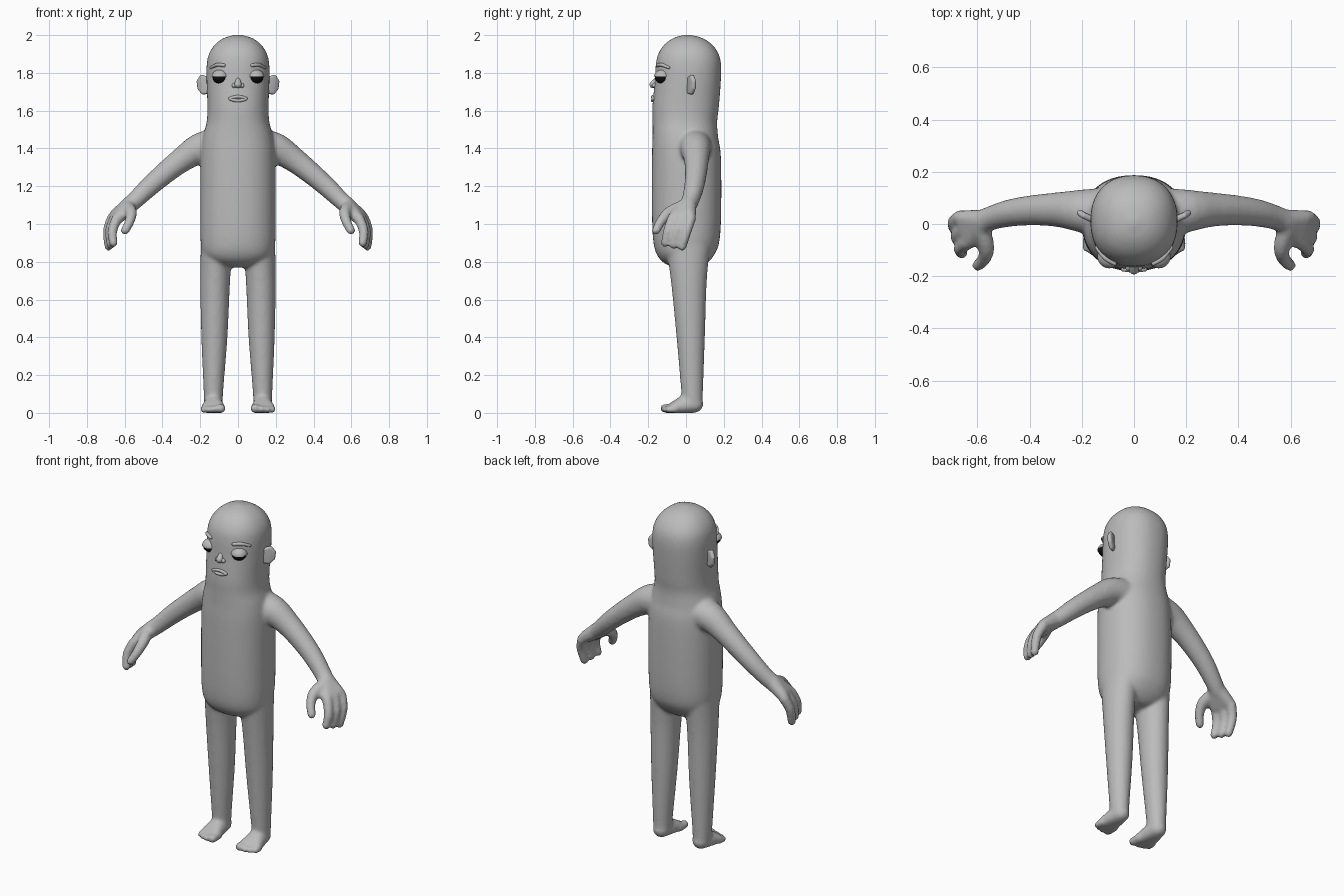
import bpy, bmesh, math
from mathutils import Vector

if "Cube" in bpy.data.objects:
    bpy.data.objects.remove(bpy.data.objects["Cube"], do_unlink=True)


def material(name, value):
    m = bpy.data.materials.new(name)
    m.use_nodes = True
    m.diffuse_color = (value, value, value, 1)
    m.node_tree.nodes["Principled BSDF"].inputs["Base Color"].default_value = (value, value, value, 1)
    return m


skin = material("grey skin", 0.5)
black = material("black eye", 0.005)

# Unit ball directions shared by every rounded hull
ball = bmesh.new()
bmesh.ops.create_icosphere(ball, subdivisions=3, radius=1)
BALL = [v.co.copy() for v in ball.verts]
ball.free()


def spline(rows, steps):
    """Catmull-Rom interpolation through rows of numbers."""
    out = []
    for i in range(len(rows) - 1):
        a, b, c, d = (rows[min(max(i + k, 0), len(rows) - 1)] for k in (-1, 0, 1, 2))
        for s in range(steps):
            t = s / steps
            out.append([0.5 * (2 * q + (r - p) * t + (2 * p - 5 * q + 4 * r - w) * t * t
                               + (3 * q - p - 3 * r + w) * t ** 3)
                        for p, q, r, w in zip(a, b, c, d)])
    return out + [list(rows[-1])]


def hull(bm, spheres, side=1):
    """Convex skin around spheres given as x, y, z, radius."""
    verts = [bm.verts.new(Vector((side * x, y, z)) + p * r) for x, y, z, r in spheres for p in BALL]
    bmesh.ops.convex_hull(bm, input=verts)
    loose = [v for v in verts if v.is_valid and not v.link_faces]
    bmesh.ops.delete(bm, geom=loose, context='VERTS')


def limb(bm, rows, side=1, steps=3):
    """Rounded tube following a curved path."""
    path = spline(rows, steps)
    for a, b in zip(path, path[1:]):
        hull(bm, [a, b], side)


def loft(bm, rows, side=1, power=2.0, steps=5, count=48):
    """Stack of rounded sections: z, centre x, half width, front y, back y."""
    rings = []
    for z, cx, rx, front, back in spline(rows, steps):
        ring = []
        for i in range(count):
            a = 2 * math.pi * i / count
            c, s = math.cos(a), math.sin(a)
            x = math.copysign(abs(c) ** (2 / power), c) * rx
            y = math.copysign(abs(s) ** (2 / power), s) * (back - front) / 2
            ring.append(bm.verts.new((side * (cx + x), (front + back) / 2 + y, z)))
        rings.append(ring)
    for lo, hi in zip(rings, rings[1:]):
        for i in range(count):
            j = (i + 1) % count
            bm.faces.new((lo[i], lo[j], hi[j], hi[i]))
    bm.faces.new(rings[0][::-1])
    bm.faces.new(rings[-1])


def finish(bm, name, mat, mirror=False):
    bmesh.ops.recalc_face_normals(bm, faces=bm.faces[:])
    for f in bm.faces:
        f.smooth = True
    mesh = bpy.data.meshes.new(name)
    bm.to_mesh(mesh)
    bm.free()
    mesh.materials.append(mat)
    ob = bpy.data.objects.new(name, mesh)
    bpy.context.collection.objects.link(ob)
    if mirror:
        ob.modifiers.new("Mirror", 'MIRROR')
    return ob


# Body: head and torso in one column, then limbs, fused by a remesh
body = bmesh.new()
loft(body, [
    (0.77, 0, 0.06, -0.06, 0.08), (0.79, 0, 0.13, -0.11, 0.11),
    (0.83, 0, 0.18, -0.15, 0.145), (0.90, 0, 0.197, -0.172, 0.175),
    (1.05, 0, 0.20, -0.18, 0.186), (1.35, 0, 0.198, -0.18, 0.185),
    (1.46, 0, 0.186, -0.177, 0.17), (1.54, 0, 0.166, -0.177, 0.165),
    (1.62, 0, 0.162, -0.178, 0.174), (1.75, 0, 0.166, -0.166, 0.184),
    (1.84, 0, 0.166, -0.160, 0.186), (1.90, 0, 0.154, -0.147, 0.173),
    (1.95, 0, 0.122, -0.115, 0.138), (1.985, 0, 0.074, -0.065, 0.085),
    (2.002, 0, 0.012, -0.005, 0.02)], power=2.25)

for side in (1, -1):
    # Leg
    loft(body, [
        (0.03, 0.13, 0.048, -0.02, 0.088), (0.12, 0.13, 0.052, -0.026, 0.09),
        (0.40, 0.125, 0.069, -0.05, 0.10), (0.70, 0.121, 0.079, -0.08, 0.11),
        (0.90, 0.112, 0.084, -0.11, 0.13)], side)
    # Foot and toes
    hull(body, [(0.13, 0.045, 0.047, 0.047), (0.13, 0.0, 0.05, 0.048),
                (0.10, -0.065, 0.03, 0.03), (0.168, -0.06, 0.027, 0.027)], side)
    for x, tip, r in ((0.09, -0.113, 0.024), (0.125, -0.114, 0.019),
                      (0.156, -0.105, 0.018), (0.183, -0.092, 0.017)):
        hull(body, [(x, -0.06, r, r), (x, tip, r, r)], side)
    # Arm
    limb(body, [
        (0.10, 0.04, 1.41, 0.10), (0.20, 0.05, 1.40, 0.082), (0.29, 0.055, 1.345, 0.067),
        (0.38, 0.053, 1.275, 0.059), (0.47, 0.043, 1.197, 0.053),
        (0.54, 0.025, 1.13, 0.047), (0.58, 0.01, 1.095, 0.045)], side)
    # Palm and thumb
    hull(body, [(0.57, 0.012, 1.105, 0.045), (0.65, 0.02, 1.045, 0.033),
                (0.625, -0.06, 1.04, 0.033)], side)
    limb(body, [(0.585, -0.02, 1.09, 0.036), (0.565, -0.09, 1.06, 0.031),
                (0.575, -0.135, 1.01, 0.026), (0.598, -0.158, 0.965, 0.023)], side)
    # Three curled fingers, spread by blending the first and last
    for k in (0, 0.5, 1):
        limb(body, [
            (0.64 + 0.025 * k, -0.07 + 0.095 * k, 1.03, 0.029),
            (0.665 + 0.025 * k, -0.095 + 0.10 * k, 0.965, 0.026),
            (0.66 + 0.025 * k, -0.11 + 0.09 * k, 0.90 - 0.02 * k, 0.023)], side)

figure = finish(body, "body", skin)
fuse = figure.modifiers.new("Fuse", 'REMESH')
fuse.mode = 'VOXEL'
fuse.voxel_size = 0.01
fuse.use_smooth_shade = True
soften = figure.modifiers.new("Soften", 'SMOOTH')
soften.factor = 0.5
soften.iterations = 6


def face_y(x, front):
    """Depth of the face surface at a given x."""
    return 0.01 - (0.01 - front) * (1 - (abs(x) / 0.166) ** 2.25) ** (1 / 2.25)


# Eyes and half-closed lids
EYE = Vector((0.095, -0.125, 1.778))
for name, mat, radius in (("eye", black, 0.040), ("eyelid", skin, 0.045)):
    bm = bmesh.new()
    bmesh.ops.create_uvsphere(bm, u_segments=32, v_segments=20, radius=radius)
    if name == "eyelid":
        cut = bmesh.ops.bisect_plane(bm, geom=bm.verts[:] + bm.edges[:] + bm.faces[:],
                                     plane_co=(0, 0, 0.002), plane_no=(0, 0, 1), clear_inner=True)
        bmesh.ops.holes_fill(bm, edges=[e for e in bm.edges if e.is_boundary])
    for v in bm.verts:
        v.co.z *= 0.88
        v.co += EYE
    ob = finish(bm, name, mat, mirror=True)
    if name == "eyelid":
        for f in ob.data.polygons:
            f.use_smooth = f.normal.z > -0.9

# Eyebrows
bm = bmesh.new()
limb(bm, [(x, face_y(x, -0.161) - 0.003, z, r) for x, z, r in
          ((0.075, 1.84, 0.009), (0.11, 1.843, 0.010), (0.143, 1.828, 0.007))])
finish(bm, "eyebrow", skin, mirror=True)

# Ears
bm = bmesh.new()
hull(bm, [(0.155, 0.015, 1.765, 0.012), (0.155, 0.015, 1.70, 0.012), (0.192, 0.032, 1.778, 0.012),
          (0.207, 0.042, 1.755, 0.012), (0.203, 0.04, 1.72, 0.012), (0.185, 0.03, 1.698, 0.012)])
finish(bm, "ear", skin, mirror=True)

# Nose with nostrils
bm = bmesh.new()
hull(bm, [(0, -0.155, 1.765, 0.012), (0, -0.174, 1.738, 0.019)])
for side in (1, -1):
    hull(bm, [(0.021, -0.168, 1.733, 0.012), (0.016, -0.16, 1.736, 0.012)], side)
finish(bm, "nose", skin)

# Lips
for name, bow, drop in (("upper_lip", 1.674, 1), ("lower_lip", 1.653, -1)):
    bm = bmesh.new()
    limb(bm, [(x, face_y(x, -0.175) - 0.002, bow - drop * 0.010 * (abs(x) / 0.042) ** 2, 0.0085)
              for x in (-0.042, -0.022, 0, 0.022, 0.042)])
    finish(bm, name, skin)
